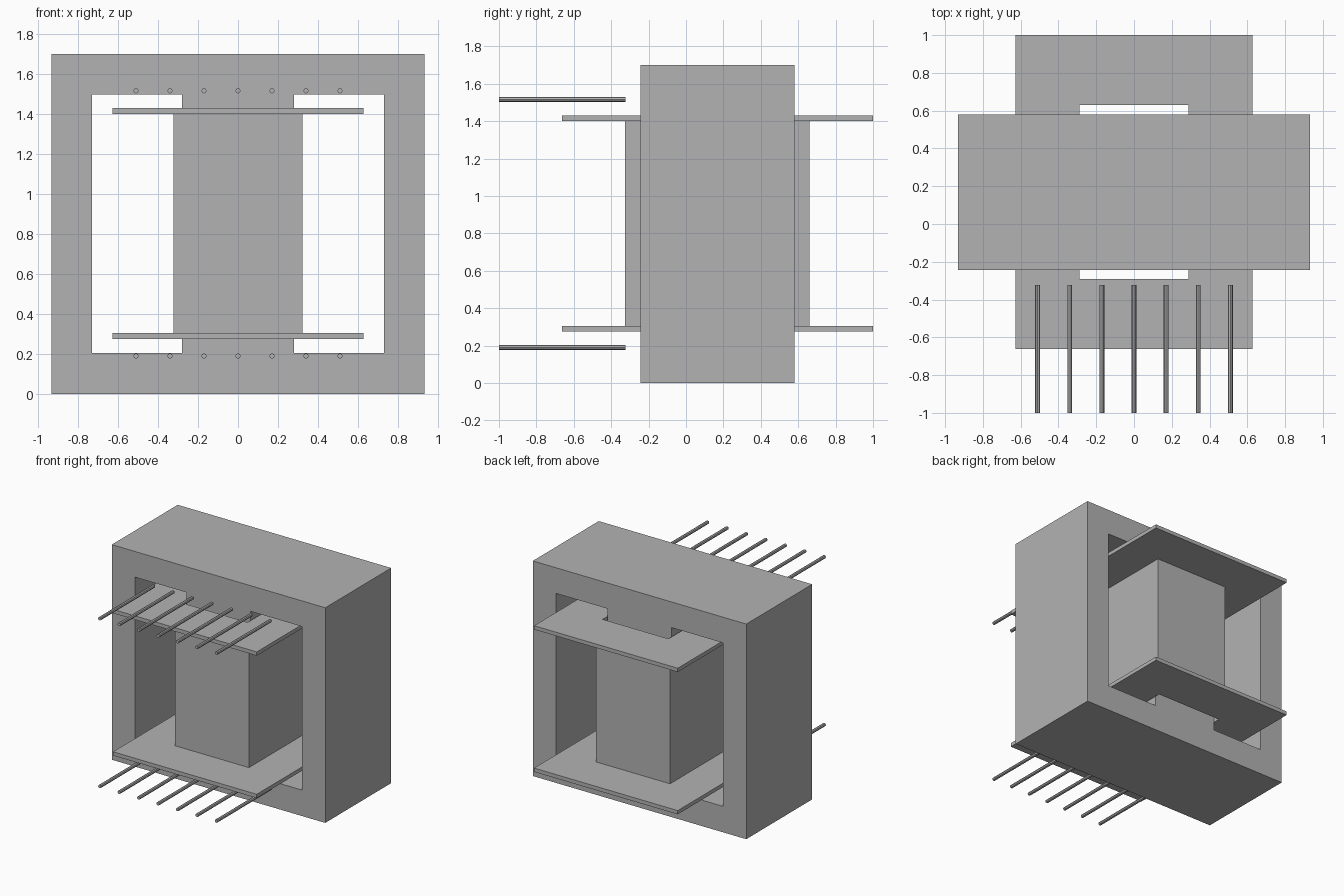
import bpy, bmesh
from mathutils import Vector

cube = bpy.data.objects.get("Cube")
if cube:
    bpy.data.objects.remove(cube, do_unlink=True)

GREY = (0.45, 0.45, 0.45, 1.0)
grey = bpy.data.materials.new("plain grey")
grey.use_nodes = True
grey.diffuse_color = GREY
grey.node_tree.nodes["Principled BSDF"].inputs["Base Color"].default_value = GREY


def finish(name, bm):
    bmesh.ops.recalc_face_normals(bm, faces=bm.faces[:])
    mesh = bpy.data.meshes.new(name)
    bm.to_mesh(mesh)
    bm.free()
    mesh.materials.append(grey)
    obj = bpy.data.objects.new(name, mesh)
    bpy.context.collection.objects.link(obj)
    return obj


def pierced_block(name, rects, start, end, axis):
    """Extrude an outer rectangle, with the other rectangles as holes, along y or z."""
    bm = bmesh.new()
    for u0, u1, v0, v1 in rects:
        corners = [(u0, v0), (u1, v0), (u1, v1), (u0, v1)]
        verts = [bm.verts.new((u, start, v) if axis == "y" else (u, v, start))
                 for u, v in corners]
        for i in range(4):
            bm.edges.new((verts[i - 1], verts[i]))
    bmesh.ops.triangle_fill(bm, use_beauty=True, edges=bm.edges[:])
    result = bmesh.ops.extrude_face_region(bm, geom=bm.faces[:], use_keep_orig=True)
    moved = [g for g in result["geom"] if isinstance(g, bmesh.types.BMVert)]
    depth = end - start
    offset = Vector((0, depth, 0)) if axis == "y" else Vector((0, 0, depth))
    bmesh.ops.translate(bm, verts=moved, vec=offset)
    return finish(name, bm)


# Core: outer frame with two windows either side of the centre leg
pierced_block("core", [(-0.933, 0.933, 0, 1.70),
                       (-0.73, -0.28, 0.205, 1.497),
                       (0.28, 0.73, 0.205, 1.497)], -0.243, 0.58, "y")

# Bobbin: hollow tube and two flanges around the centre leg
hole = (-0.288, 0.288, -0.29, 0.63)
flange = (-0.628, 0.628, -0.663, 1.0)
pierced_block("bobbin_tube", [(-0.323, 0.323, -0.325, 0.66), hole], 0.305, 1.40, "z")
pierced_block("lower_flange", [flange, hole], 0.275, 0.305, "z")
pierced_block("upper_flange", [flange, hole], 1.40, 1.43, "z")

# Pins: a row of seven thin rods above and below the bobbin
for row, z in (("lower", 0.19), ("upper", 1.516)):
    for i in range(7):
        bm = bmesh.new()
        bmesh.ops.create_cone(bm, cap_ends=True, segments=8,
                              radius1=0.013, radius2=0.013, depth=0.677)
        pin = finish(f"{row}_pin_{i + 1}", bm)
        pin.rotation_euler.x = 1.5708
        pin.location = ((i - 3) * 0.17, -0.6615, z)
